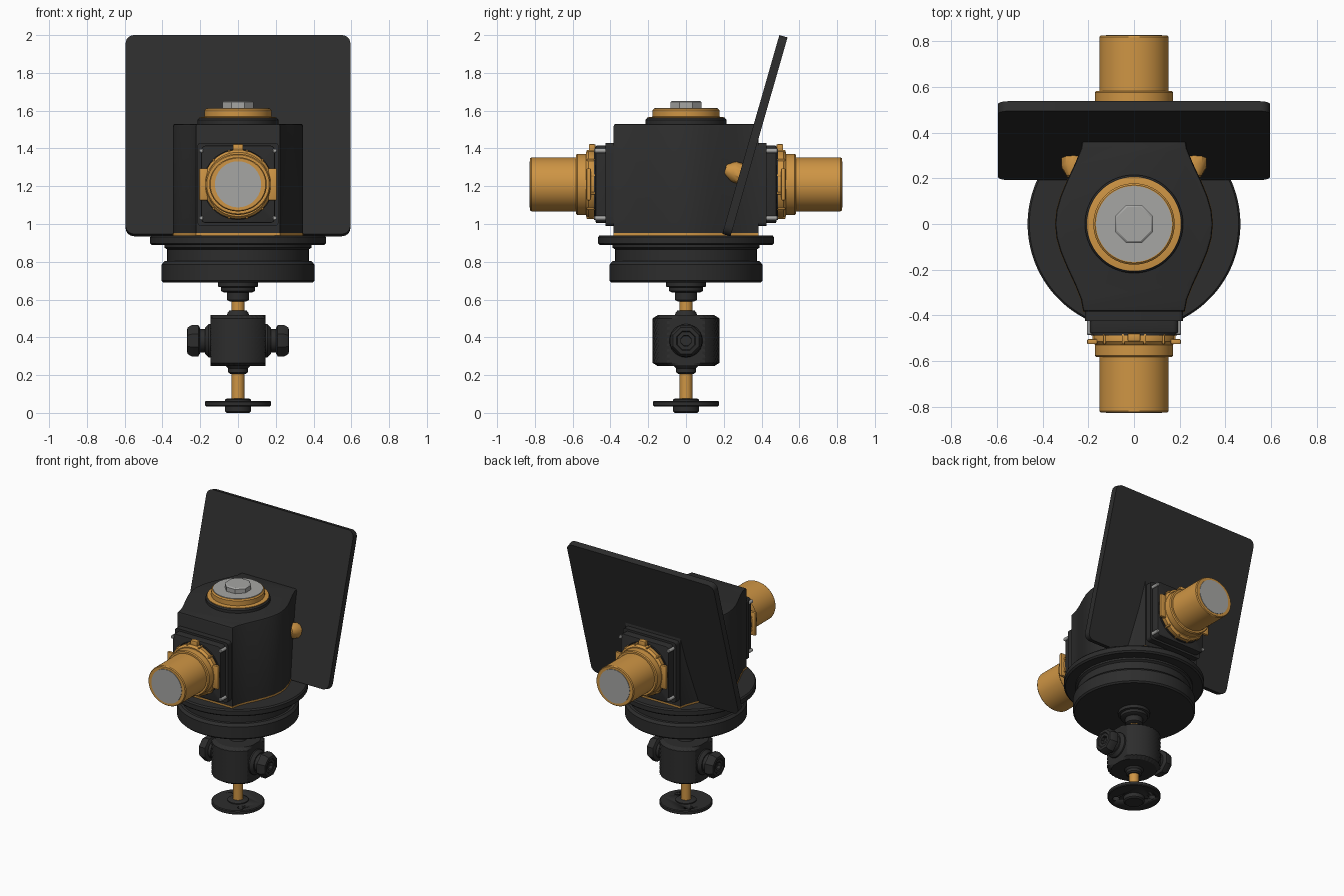
import bpy, bmesh, math
from mathutils import Matrix, Vector

if "Cube" in bpy.data.objects:
    bpy.data.objects.remove(bpy.data.objects["Cube"])


def material(name, rgb):
    m = bpy.data.materials.new(name)
    m.diffuse_color = (*rgb, 1)
    m.use_nodes = True
    m.node_tree.nodes["Principled BSDF"].inputs["Base Color"].default_value = m.diffuse_color
    return m


BLACK = material("matte_black", (0.026, 0.026, 0.026))
ORANGE = material("amber", (0.62, 0.30, 0.058))
GREY = material("steel_grey", (0.38, 0.38, 0.37))
I = Matrix.Identity(4)


def at(x, y, z):
    return Matrix.Translation((x, y, z))


def finish(name, bm, mat, mtx=I, angle=35):
    """Smooth below the angle, keep other edges sharp, and link the object."""
    bmesh.ops.recalc_face_normals(bm, faces=bm.faces)
    for f in bm.faces:
        f.smooth = True
    for e in bm.edges:
        e.smooth = e.calc_face_angle(0) < math.radians(angle)
    bm.transform(mtx)
    me = bpy.data.meshes.new(name)
    bm.to_mesh(me)
    bm.free()
    me.materials.append(mat)
    ob = bpy.data.objects.new(name, me)
    bpy.context.collection.objects.link(ob)
    return ob


def lathe(name, profile, mat, mtx=I, n=64):
    """Solid of revolution around local z from (radius, height) points."""
    bm = bmesh.new()
    rings = []
    for r, h in profile:
        rings.append([bm.verts.new((r * math.cos(2 * math.pi * (i + .5) / n),
                                    r * math.sin(2 * math.pi * (i + .5) / n), h)) for i in range(n)])
    for a, b in zip(rings, rings[1:]):
        for i in range(n):
            j = (i + 1) % n
            bm.faces.new((a[i], a[j], b[j], b[i]))
    bm.faces.new(rings[0][::-1])
    bm.faces.new(rings[-1])
    return finish(name, bm, mat, mtx)


def box(name, size, mat, mtx=I, bevel=0.0):
    bm = bmesh.new()
    bmesh.ops.create_cube(bm, size=1, matrix=Matrix.Diagonal((*size, 1)))
    if bevel:
        bmesh.ops.bevel(bm, geom=bm.edges[:], offset=bevel, segments=2, affect='EDGES', profile=.5)
    return finish(name, bm, mat, mtx)


def prism(name, outline, z0, z1, mat, mtx=I, bevel=0.0):
    """Extruded outline with an optional bevel on its top rim."""
    bm = bmesh.new()
    base = bm.faces.new([bm.verts.new((x, y, z0)) for x, y in outline])
    ext = bmesh.ops.extrude_face_region(bm, geom=[base])["geom"]
    top = [v for v in ext if isinstance(v, bmesh.types.BMVert)]
    bmesh.ops.translate(bm, verts=top, vec=(0, 0, z1 - z0))
    if bevel:
        rim = [e for e in bm.edges if all(v.co.z > z1 - 1e-4 for v in e.verts)]
        bmesh.ops.bevel(bm, geom=rim, offset=bevel, segments=2, affect='EDGES', profile=.5)
    return finish(name, bm, mat, mtx)


def rounded_rect(w, h, r, k=6):
    pts = []
    for q, (sx, sy) in enumerate(((1, 1), (-1, 1), (-1, -1), (1, -1))):
        for i in range(k + 1):
            a = math.pi / 2 * (q + i / k)
            pts.append((sx * (w / 2 - r) + r * math.cos(a), sy * (h / 2 - r) + r * math.sin(a)))
    return pts


# Main housing: round sides tapering to flat front and back
quarter = [(.222, -.383), (.232, -.33), (.258, -.265), (.293, -.19), (.322, -.12), (.339, -.06)]
right = quarter + [(.345, 0)] + [(x, -y) for x, y in quarter[::-1]]
outline = right + [(-x, y) for x, y in right[::-1]]
prism("housing", outline, .95, 1.53, BLACK, bevel=.012)
prism("housing_gasket", [(x * 1.005, y * 1.005) for x, y in outline], .938, .952, ORANGE)

# Turntable flange and base drum
lathe("turntable_flange", [(.455, .888), (.466, .898), (.466, .93), (.458, .94)], BLACK, n=96)
lathe("base_drum", [(.395, .69), (.405, .70), (.405, .785), (.39, .803), (.375, .805),
                    (.375, .865), (.39, .875), (.39, .89)], BLACK, n=96)

# Top cap: collar, amber ring, steel disc and nut
lathe("top_collar", [(.205, 1.525), (.215, 1.53), (.215, 1.55), (.207, 1.56)], BLACK)
lathe("top_ring_lower", [(.206, 1.558), (.206, 1.564), (.178, 1.568)], ORANGE)
lathe("top_ring", [(.178, 1.56), (.178, 1.603), (.17, 1.611)], ORANGE)
lathe("top_disc", [(.166, 1.60), (.166, 1.614)], GREY)
lathe("top_nut", [(.09, 1.61), (.09, 1.645), (.08, 1.652)], GREY, n=8)

# Leaning back plate
tilt = at(0, .365, 1.4675) @ Matrix.Rotation(math.radians(-16), 4, 'X')
upright = Matrix.Rotation(math.radians(90), 4, 'X')
prism("back_plate", rounded_rect(1.19, 1.095, .045), -.0225, .0225, BLACK, tilt @ upright)

# Amber pivot knobs in front of the plate
for s in (-1, 1):
    lathe("pivot_knob", [(.055, 0), (.055, .045), (.03, .09)], ORANGE,
          at(s * .265, .295, 1.265) @ Matrix.Rotation(math.radians(74), 4, 'X'), n=10)

# Front and back nozzle assemblies
for side in (0, 1):
    turn = Matrix.Rotation(math.pi * side, 4, 'Z') @ at(0, 0, 1.21)
    out = turn @ upright
    oval = out @ Matrix.Diagonal((1.035, .975, 1, 1))
    prism("mount_pad", rounded_rect(.43, .44, .02), .37, .425, BLACK, out)
    prism("mount_plate", rounded_rect(.39, .41, .025), .42, .478, BLACK, out, bevel=.006)
    lathe("mount_lip", [(.188, .47), (.188, .488)], BLACK, out)
    lathe("locking_ring", [(.178, .48), (.183, .49), (.183, .515), (.17, .53)], ORANGE, out)
    lathe("nozzle_sleeve", [(.166, .50), (.166, .575), (.16, .582)], ORANGE, oval)
    lathe("nozzle_tube", [(.147, .55), (.147, .818), (.142, .825)], ORANGE, oval)
    lathe("nozzle_cap", [(.122, .81), (.122, .828)], GREY, out)
    # Side lugs, top tab and ring teeth
    for s in (-1, 1):
        box("ring_lug", (.045, .022, .17), ORANGE, turn @ at(s * .183, -.515, 0), .005)
    box("ring_tab", (.055, .035, .045), ORANGE, turn @ at(0, -.497, .19), .005)
    for i in range(12):
        a = 2 * math.pi * (i + .5) / 12
        box("ring_tooth", (.012, .045, .012), ORANGE,
            turn @ at(.183 * math.cos(a), -.503, .183 * math.sin(a)), .003)
    # Corner screws
    for sx in (-1, 1):
        for sz in (-1, 1):
            lathe("corner_screw", [(.012, .40), (.012, .482), (.008, .486)], GREY,
                  out @ at(sx * .195, sz * .178, 0), n=12)

# Stem below the drum
lathe("stem_flange", [(.075, .638), (.09, .645), (.09, .665), (.105, .668), (.105, .70)], BLACK)
lathe("stem_nut", [(.045, .59), (.06, .598), (.06, .64)], BLACK, n=12)
lathe("spindle", [(.034, .05), (.034, .62)], ORANGE, n=32)
lathe("upper_collar", [(.062, .51), (.055, .53), (.045, .543)], BLACK, n=32)
lathe("lower_collar", [(.042, .207), (.052, .215), (.052, .235), (.07, .255)], BLACK, n=32)

# Knurled clamp block: diamond bumps on a drum with flattened sides
bm = bmesh.new()
n, rows = 72, 16
rings = []
for j in range(-1, rows + 2):
    t = min(max(j, 0), rows) / rows
    z = .265 + .235 * t
    r0 = .172
    if j in (-1, rows + 1):
        z, r0 = (.248, .15) if j < 0 else (.517, .15)
    ring = []
    for i in range(n):
        r = r0 + (.006 if (i + j) % 2 and r0 > .16 else 0)
        a = 2 * math.pi * i / n
        ring.append(bm.verts.new((max(-.145, min(.145, r * math.cos(a))), r * math.sin(a), z)))
    rings.append(ring)
for a, b in zip(rings, rings[1:]):
    for i in range(n):
        k = (i + 1) % n
        bm.faces.new((a[i], a[k], b[k], b[i]))
bm.faces.new(rings[0])
bm.faces.new(rings[-1])
finish("clamp_block", bm, BLACK, angle=10)

# Side knobs of the clamp with recessed sockets
for s in (-1, 1):
    m = at(0, 0, .382) @ Matrix.Rotation(s * math.pi / 2, 4, 'Y')
    lathe("knob_washer", [(.088, .14), (.088, .155), (.07, .175)], BLACK, m, n=40)
    lathe("knob_neck", [(.062, .16), (.062, .215)], BLACK, m, n=32)
    lathe("knob", [(.07, .20), (.09, .21), (.09, .245), (.075, .268), (.055, .27),
                   (.05, .263), (.03, .263), (.028, .24)], BLACK, m, n=8)

# Foot disc with two through holes
foot = lathe("foot_disc", [(.17, .035), (.176, .04), (.176, .058), (.17, .063)], BLACK)
for s in (-1, 1):
    cutter = lathe("foot_hole_cutter", [(.024, .0), (.024, .1)], BLACK, at(s * .085, -s * .085, 0), n=24)
    cutter.hide_render = True
    cutter.hide_viewport = True
    mod = foot.modifiers.new("hole", 'BOOLEAN')
    mod.operation = 'DIFFERENCE'
    mod.object = cutter
lathe("foot_hub", [(.06, 0), (.07, .008), (.07, .07), (.06, .076)], BLACK, n=40)
